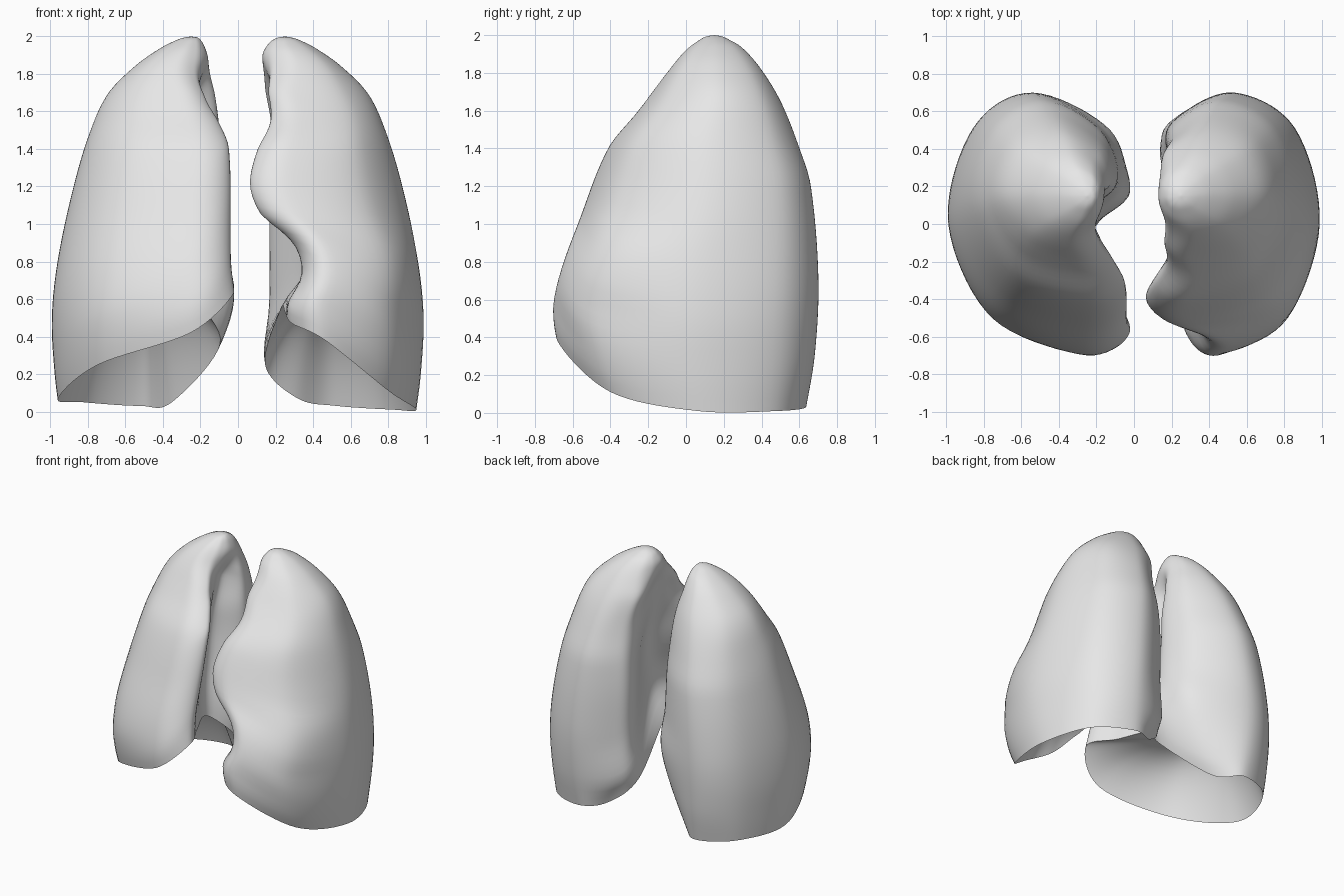
import bpy
import bmesh
import math
from mathutils import Vector

if "Cube" in bpy.data.objects:
    bpy.data.objects.remove(bpy.data.objects["Cube"])

RINGS, BASE_RINGS, STEPS, TOP = 48, 14, 9, 2.0

tissue = bpy.data.materials.new("pale grey tissue")
tissue.use_nodes = True
grey = (0.8, 0.8, 0.8, 1)
tissue.diffuse_color = grey
tissue.node_tree.nodes["Principled BSDF"].inputs["Base Color"].default_value = grey


def mix(a, b, t):
    return a + (b - a) * t


def hermite(a, b, da, db, t):
    return (a * (2*t**3 - 3*t*t + 1) + da * (t**3 - 2*t*t + t)
            + b * (3*t*t - 2*t**3) + db * (t**3 - t*t))


def profile(points, z):
    """Smooth curve through (height, value) pairs."""
    if z <= points[0][0]:
        return points[0][1]
    for i in range(len(points) - 1):
        (z0, a), (z1, b) = points[i], points[i + 1]
        if z <= z1:
            before, after = points[max(i - 1, 0)], points[min(i + 2, len(points) - 1)]
            da = (b - before[1]) / (z1 - before[0]) * (z1 - z0)
            db = (after[1] - a) / (after[0] - z0) * (z1 - z0)
            return hermite(a, b, da, db, (z - z0) / (z1 - z0))
    return points[-1][1]


# Outline curves shared by both lungs: outer side, front and back
outer = [(0, .95), (.2, .975), (.5, .99), (.8, .96), (1.2, .875), (1.5, .785),
         (1.7, .69), (1.85, .54), (1.94, .41), (1.98, .33), (1.995, .285), (2, .25)]
front = [(0, -.5), (.2, -.62), (.38, -.68), (.55, -.7), (.75, -.66), (1, -.57), (1.4, -.41),
         (1.6, -.25), (1.8, -.1), (1.92, 0), (1.98, .08), (1.995, .115), (2, .15)]
back = [(0, .63), (.3, .68), (.7, .7), (1.2, .66), (1.4, .6), (1.65, .5),
        (1.83, .39), (1.94, .29), (1.98, .22), (1.995, .185), (2, .15)]

# Inner side of each lung: front edge, hollow, back edge, and rim heights
left_lung = dict(
    side=1, dome=.6, inner_depth=.21,
    edge=[(.4, .3), (.57, .28), (.66, .33), (.76, .35), (.88, .31), (.98, .21), (1.04, .13),
          (1.2, .065), (1.38, .1), (1.55, .18), (1.75, .16), (1.9, .14)],
    hollow=[(0, .25), (.52, .22), (.75, .35), (1.2, .33), (1.6, .22), (1.9, .15)],
    inner=[(0, .26), (.12, .22), (.27, .14), (.58, .17), (1, .17), (1.5, .18),
           (1.75, .14), (1.9, .13), (1.97, .17), (1.995, .215), (2, .25)],
    rim=[.01, .01, .03, .07, .25, .55, .53, .47, .38, .11])
right_lung = dict(
    side=-1, dome=.64, inner_depth=.38,
    edge=[(.6, .02), (.8, .04), (1.4, .05), (1.55, .11), (1.65, .17), (1.83, .24)],
    hollow=[(.4, .18), (.7, .24), (1.2, .27), (1.6, .24), (1.9, .2)],
    inner=[(0, .32), (.15, .2), (.45, .06), (.65, .02), (.9, .07), (1.5, .1),
           (1.85, .15), (1.95, .18), (1.995, .215), (2, .25)],
    rim=[.07, .05, .03, .05, .36, .61, .63, .63, .42, .25])

# Direction of each control point around the rounded apex, in degrees
APEX_ANGLES = (0, 45, 85, 125, 155, 185, 210, 235, 270, 315)


def section(lung, z):
    """Control points of the horizontal outline at height z."""
    out, f, b = (profile(c, z) for c in (outer, front, back))
    edge, hollow, inner = (profile(lung[k], z) for k in ("edge", "hollow", "inner"))
    mid, span, depth = (f + b) / 2, b - f, lung["inner_depth"]
    xb, xf = .55 * out, mix(edge, out, .24)
    body = [(out, mid),
            (mix(xb, out, .71), mix(mid, b, .73)),
            (xb, b),
            (mix(inner, out, .11), b - .38 * depth * span),
            (inner, b - depth * span),
            (hollow, mid - .05 * span),
            (mix(hollow, edge, .5), f + .25 * span),
            (edge, f + .08 * span),
            (xf, f),
            (mix(xf, out, .68), mix(mid, f, .72))]
    # Turn the outline into an oval towards the apex
    w = min(max((z - 1.68) / .24, 0), 1)
    w = w * w * (3 - 2 * w)
    points = []
    for (x, y), degrees in zip(body, APEX_ANGLES):
        a = math.radians(degrees)
        oval_x = (out + inner) / 2 + (out - inner) / 2 * math.cos(a)
        points.append((mix(x, oval_x, w), mix(y, mid + span / 2 * math.sin(a), w)))
    return points


def ring_points(lung, t):
    """Closed smooth loop, t = 0 at the lower rim and 1 at the apex."""
    ctrl = []
    for i, rim in enumerate(lung["rim"]):
        z = mix(rim, TOP, t)
        x, y = section(lung, z)[i]
        ctrl.append(Vector((x * lung["side"], y, z)))
    n, loop = len(ctrl), []
    for i in range(n):
        p, a, b, q = (ctrl[(i + k) % n] for k in (-1, 0, 1, 2))
        for s in range(STEPS):
            loop.append(hermite(a, b, (b - p) / 2, (q - a) / 2, s / STEPS))
    return loop


def build_lung(name, lung):
    bm = bmesh.new()
    # Hollow domed base, from its centre out to the rim
    rim = ring_points(lung, 0)
    centre = Vector((.52 * lung["side"], -.02, lung["dome"]))
    loops = []
    for k in range(1, BASE_RINGS):
        s = math.sin(math.pi / 2 * k / BASE_RINGS)
        loop = []
        for p in rim:
            q = centre.lerp(p, s)
            q.z = mix(centre.z, p.z, s ** 3)
            loop.append(q)
        loops.append(loop)
    # Outer body, with rings closer together towards the apex
    for k in range(RINGS):
        loops.append(ring_points(lung, math.sin(math.pi / 2 * k / RINGS)))

    rows = [[bm.verts.new(p) for p in loop] for loop in loops]
    count = len(rim)
    for lower, upper in zip(rows, rows[1:]):
        for i in range(count):
            j = (i + 1) % count
            bm.faces.new((lower[i], lower[j], upper[j], upper[i]))
    for row, tip in ((rows[0], centre), (rows[-1], (.25 * lung["side"], .15, TOP))):
        v = bm.verts.new(tip)
        for i in range(count):
            bm.faces.new((row[i], row[(i + 1) % count], v))
    bmesh.ops.recalc_face_normals(bm, faces=bm.faces)

    mesh = bpy.data.meshes.new(name)
    bm.to_mesh(mesh)
    bm.free()
    mesh.materials.append(tissue)
    obj = bpy.data.objects.new(name, mesh)
    bpy.context.collection.objects.link(obj)
    bpy.ops.object.select_all(action='DESELECT')
    obj.select_set(True)
    bpy.context.view_layer.objects.active = obj
    bpy.ops.object.shade_smooth_by_angle(angle=math.radians(50))


build_lung("left_lung", left_lung)
build_lung("right_lung", right_lung)
